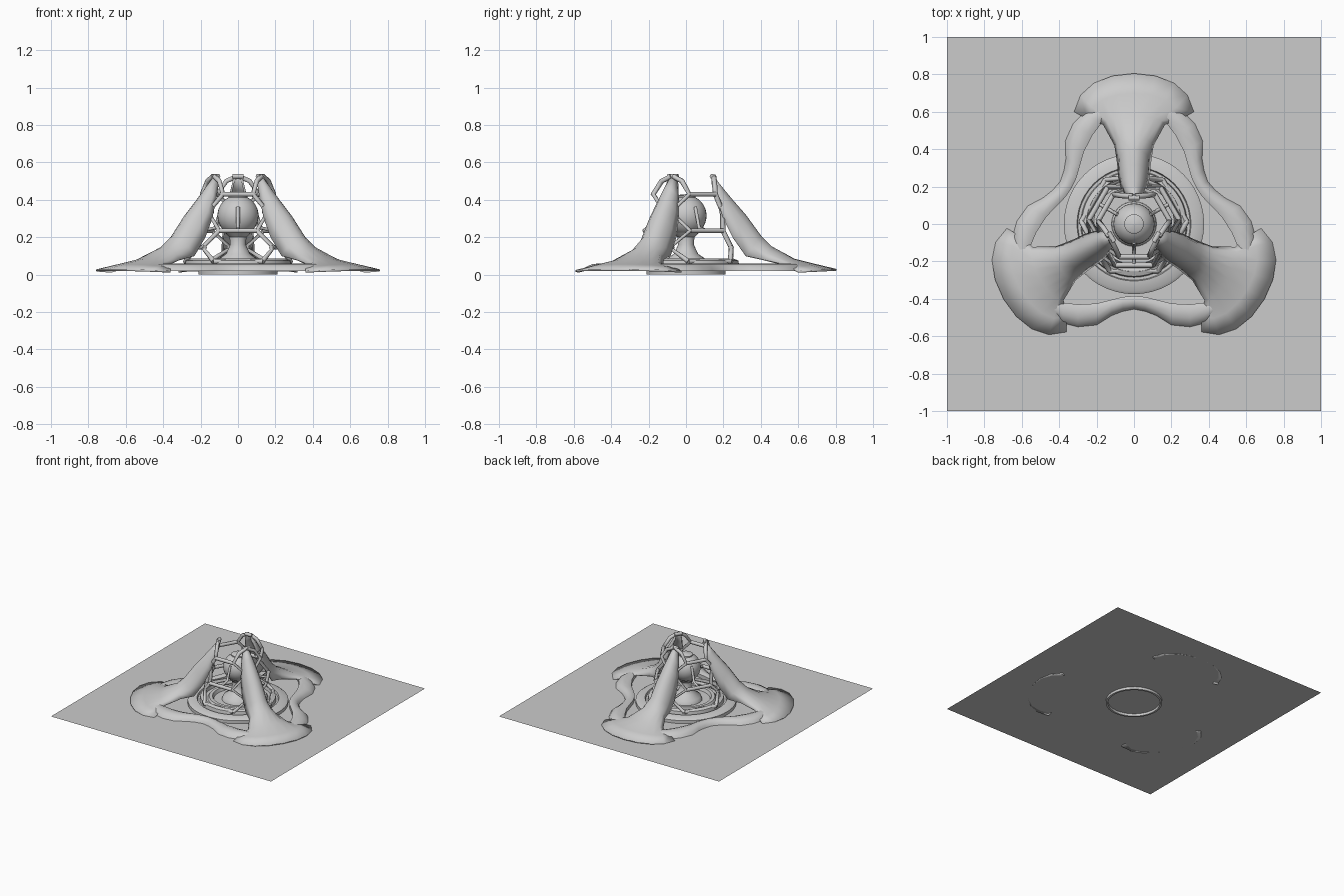
import bpy, math
from mathutils import Matrix, Vector

if "Cube" in bpy.data.objects:
    bpy.data.objects.remove(bpy.data.objects["Cube"])


def mesh(name, verts, faces, smooth=40):
    me = bpy.data.meshes.new(name)
    me.from_pydata([tuple(v) for v in verts], [], faces)
    me.update()
    ob = bpy.data.objects.new(name, me)
    bpy.context.collection.objects.link(ob)
    bpy.ops.object.select_all(action='DESELECT')
    ob.select_set(True)
    bpy.context.view_layer.objects.active = ob
    if smooth:
        bpy.ops.object.shade_smooth_by_angle(angle=math.radians(smooth))
    return ob


def grid_faces(rows, cols):
    return [(i * cols + j, i * cols + j + 1, (i + 1) * cols + j + 1, (i + 1) * cols + j)
            for i in range(rows - 1) for j in range(cols - 1)]


def lathe(name, profile, n=48, smooth=40):
    # revolve (radius, height) points about the vertical axis
    verts = [(r * math.cos(a), r * math.sin(a), z)
             for r, z in profile for a in [2 * math.pi * k / n for k in range(n)]]
    faces = [(i * n + k, i * n + (k + 1) % n, (i + 1) * n + (k + 1) % n, (i + 1) * n + k)
             for i in range(len(profile) - 1) for k in range(n)]
    return mesh(name, verts, faces, smooth)


def place(t, r, z, angle):
    # sideways offset, outward distance and height, along a compass direction
    c, s = math.cos(math.radians(angle)), math.sin(math.radians(angle))
    return Vector((r * c - t * s, r * s + t * c, z))


def tube(name, paths, radius):
    cu = bpy.data.curves.new(name, 'CURVE')
    cu.dimensions = '3D'
    cu.bevel_depth = radius
    cu.bevel_resolution = 1
    cu.use_fill_caps = True
    for pts in paths:
        sp = cu.splines.new('POLY')
        sp.points.add(len(pts) - 1)
        for p, co in zip(sp.points, pts):
            p.co = (*co, 1)
    ob = bpy.data.objects.new(name, cu)
    bpy.context.collection.objects.link(ob)


# square base sheet and the locating ring below it
mesh("base_sheet", [(-1, -1, .02), (1, -1, .02), (1, 1, .02), (-1, 1, .02)], [(0, 1, 2, 3)], 0)
lathe("under_ring", [(.212, .02), (.212, 0), (.196, 0), (.196, .02)])

# stepped round plinth
lathe("plinth", [(.375, .02), (.375, .045), (.36, .055), (.305, .06), (.30, .045), (.285, .045),
                 (.28, .075), (.255, .085), (.25, .06), (.225, .06), (.215, .075), (.19, .075),
                 (.18, .05), (.12, .05)])

# pedestal and sphere
lathe("pedestal", [(.12, .05), (.11, .08), (.065, .11), (.042, .16), (.045, .20), (.07, .225)], 24)
bpy.ops.mesh.primitive_uv_sphere_add(segments=32, ring_count=16, radius=.11, location=(0, 0, .315))
bpy.context.object.name = "core_sphere"
bpy.ops.object.shade_smooth_by_angle(angle=math.radians(40))
lathe("sphere_cap", [(.052, .405), (.052, .42), (.042, .426), (.001, .43)], 24)

# three flared fins: ridge r, ridge z, edge r, edge half width, edge z
fin = [(.805, .03, .60, .32, .02), (.70, .055, .56, .25, .04), (.58, .085, .53, .165, .055),
       (.46, .15, .42, .105, .08), (.40, .21, .32, .09, .10), (.32, .32, .25, .085, .20),
       (.25, .40, .20, .072, .30), (.20, .46, .165, .052, .40), (.145, .53, .135, .03, .49)]
us = [k / 4 for k in range(-4, 5)]
for n, ang in enumerate((90, 210, 330)):
    verts = []
    for rr, rz, er, w, ez in fin:
        for u in us:
            f = abs(u) ** 2
            verts.append(place(w * math.sin(u * 1.45) / math.sin(1.45),
                               rr + (er - rr) * f, rz + (ez - rz) * f, ang))
    ob = mesh("fin_%d" % (n + 1), verts, grid_faces(len(fin), len(us)), 50)
    so = ob.modifiers.new("thickness", 'SOLIDIFY')
    so.thickness = .01
    so.offset = -1

# wavy skirt between fins: sideways, outer r, inner r
half = [(0, .455, .385), (.06, .467, .39), (.12, .49, .405), (.2, .54, .425),
        (.3, .55, .43), (.38, .53, .42), (.45, .48, .40)]
skirt = [(-t, o, i) for t, o, i in half[:0:-1]] + half
cage = []
for n, ang in enumerate((270, 30, 150)):
    verts = []
    for t, o, i in skirt:
        for k, z in ((0, .02), (.12, .04), (.4, .056), (.75, .06), (1, .05), (1, .02)):
            verts.append(place(t, o + (i - o) * k, z, ang))
    mesh("skirt_%d" % (n + 1), verts, grid_faces(len(skirt), 6), 50)

    # honeycomb cage bars of this opening
    side = [(.125, .08, .525), (.10, .13, .50), (.08, .175, .43), (.16, .115, .335),
            (.10, .22, .235), (.19, .155, .145), (.13, .25, .07)]
    for s in (-1, 1):
        cage.append([place(s * t, r, z, ang) for t, r, z in side])
    for k in (2, 4, 6):
        t, r, z = side[k]
        cage.append([place(-t, r, z, ang), place(t, r, z, ang)])
# links behind the fins
for ang in (90, 210, 330):
    for t, r, z in ((.05, .19, .335), (.06, .24, .145), (.03, .14, .525)):
        cage.append([place(-t, r, z, ang), place(t, r, z, ang)])
tube("cage", cage, .014)

# supports holding the sphere
tube("sphere_supports", [[place(0, .22, .235, a), place(0, .14, .25, a), place(0, .115, .32, a),
                          place(0, .10, .36, a)] for a in (270, 30, 150)], .01)
